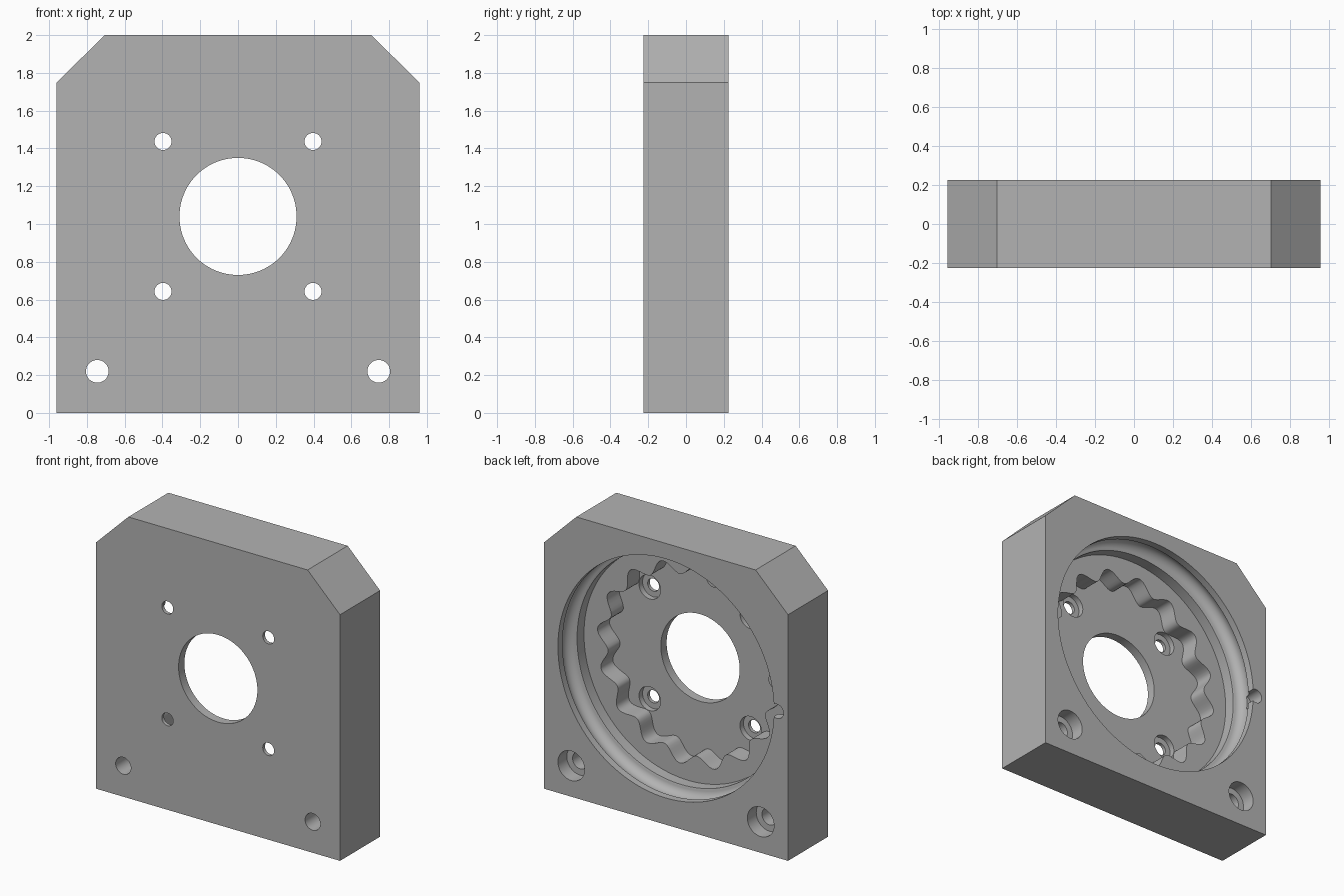
import bpy, bmesh, math
from math import cos, sin, pi, tau

cube = bpy.data.objects.get("Cube")
if cube:
    bpy.data.objects.remove(cube, do_unlink=True)

HALF_W, HALF_D, TOP = 0.96, 0.225, 2.0
AXIS_Z = 1.04          # height of the bore centre
FLOOR = 0.385          # pocket depth measured from the back face
LOBES = 16

grey = bpy.data.materials.new("mid_grey")
grey.use_nodes = True
colour = (0.45, 0.45, 0.45, 1)
grey.diffuse_color = colour
grey.node_tree.nodes["Principled BSDF"].inputs["Base Color"].default_value = colour


def finish(bm, name):
    bmesh.ops.recalc_face_normals(bm, faces=bm.faces)
    mesh = bpy.data.meshes.new(name)
    bm.to_mesh(mesh)
    bm.free()
    mesh.materials.append(grey)
    obj = bpy.data.objects.new(name, mesh)
    bpy.context.collection.objects.link(obj)
    return obj


def prism(name, outline, d0, d1):
    """Extrude an x-z outline between two depths below the back face."""
    bm = bmesh.new()
    face = bm.faces.new([bm.verts.new((x, HALF_D - d0, z)) for x, z in outline])
    ext = bmesh.ops.extrude_face_region(bm, geom=[face])
    moved = [v for v in ext["geom"] if isinstance(v, bmesh.types.BMVert)]
    bmesh.ops.translate(bm, verts=moved, vec=(0, d0 - d1, 0))
    return finish(bm, name)


def ring(x, z, r, n=48):
    return [(x + r * cos(tau * i / n), z + r * sin(tau * i / n)) for i in range(n)]


def turned(name, profile, n=128):
    """Spin a closed (radius, depth) profile about the bore axis."""
    bm = bmesh.new()
    rows = [[bm.verts.new((r * cos(tau * i / n), HALF_D - d, AXIS_Z + r * sin(tau * i / n)))
             for i in range(n)] for r, d in profile]
    for a, b in zip(rows, rows[1:]):
        for i in range(n):
            j = (i + 1) % n
            bm.faces.new((a[i], a[j], b[j], b[i]))
    bm.faces.new(rows[0])
    bm.faces.new(rows[-1])
    return finish(bm, name)


def cut(body, cutter):
    mod = body.modifiers.new("cut", "BOOLEAN")
    mod.operation = "DIFFERENCE"
    mod.solver = "EXACT"
    mod.object = cutter
    bpy.context.view_layer.objects.active = body
    bpy.ops.object.modifier_apply(modifier=mod.name)
    bpy.data.objects.remove(cutter, do_unlink=True)


# Plate with two clipped top corners
right_side = [(HALF_W, 0), (HALF_W, 1.75), (0.705, TOP)]
housing = prism("housing", right_side + [(-x, z) for x, z in reversed(right_side)], 0, 2 * HALF_D)

# Bearing seat with a rounded ball race
race = [(0.825 + 0.062 * cos(a), 0.108 + 0.062 * sin(a))
        for a in [math.radians(-66 + 156 * i / 14) for i in range(15)]]
cut(housing, turned("seat_cutter", [(0.85, -0.05), (0.85, 0.051)] + race[1:] + [(0.82, 0.172), (0.82, 0.25)]))

# Lobed ring gear
gear = []
for i in range(LOBES * 16):
    a = tau * i / (LOBES * 16)
    r = 0.675 + 0.042 * cos(LOBES * (a - math.radians(17)))
    gear.append((-r * cos(a), AXIS_Z + r * sin(a)))
cut(housing, prism("gear_cutter", gear, 0.2, FLOOR))

# Shaft bore and ball loading hole
cut(housing, prism("bore_cutter", ring(0, AXIS_Z, 0.31, 96), 0.3, 0.5))
cut(housing, prism("loading_cutter", ring(-0.874, AXIS_Z, 0.05), -0.05, 0.11))

# Counterbored screw holes: four in the floor, two at the feet
holes = [(sx * 0.397, AXIS_Z + sz * 0.397, 0.045, 0.085, 0.3, FLOOR + 0.04)
         for sx in (-1, 1) for sz in (-1, 1)]
holes += [(sx * 0.745, 0.22, 0.06, 0.105, -0.05, 0.1) for sx in (-1, 1)]
for x, z, r, head_r, start, head_end in holes:
    cut(housing, prism("head_cutter", ring(x, z, head_r), start, head_end))
    cut(housing, prism("screw_cutter", ring(x, z, r), start, 0.5))

bpy.ops.object.select_all(action="DESELECT")
housing.select_set(True)
bpy.context.view_layer.objects.active = housing
bpy.ops.object.shade_smooth_by_angle(angle=math.radians(30))
